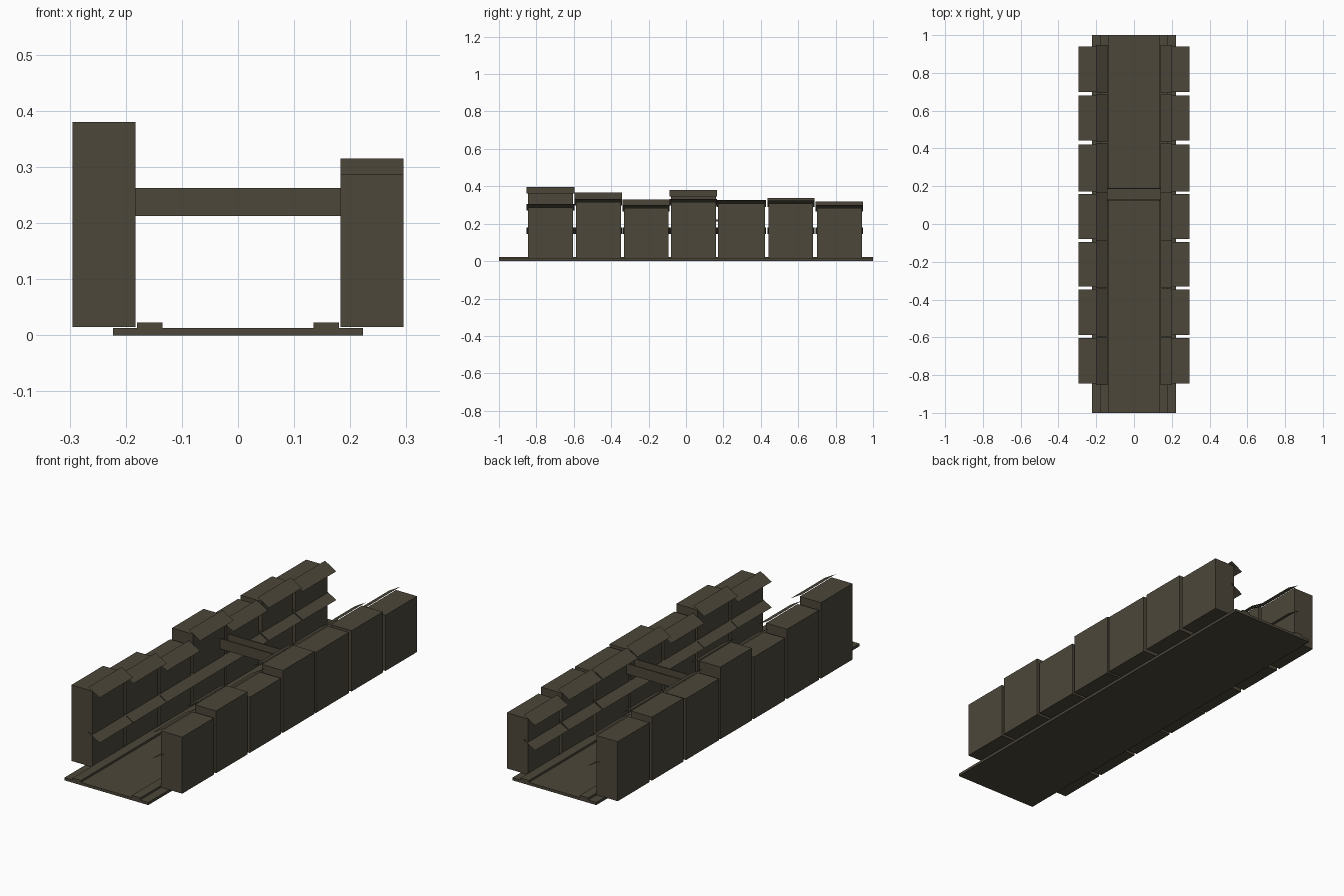
import bpy
from math import atan2
from mathutils import Matrix

if "Cube" in bpy.data.objects:
    bpy.data.objects.remove(bpy.data.objects["Cube"], do_unlink=True)

stone = bpy.data.materials.new("dark olive stone")
stone.use_nodes = True
COLOUR = (0.073, 0.063, 0.042, 1)
stone.diffuse_color = COLOUR
bsdf = stone.node_tree.nodes["Principled BSDF"]
bsdf.inputs["Base Color"].default_value = COLOUR
bsdf.inputs["Roughness"].default_value = 0.9


def box(name, x, y, z):
    """Box spanning the (low, high) pairs x, y and z."""
    bpy.ops.mesh.primitive_cube_add(size=1)
    ob = bpy.context.object
    ob.name = name
    spans = (x, y, z)
    centre = Matrix.Translation([(a + b) / 2 for a, b in spans])
    size = Matrix.Diagonal([abs(b - a) for a, b in spans] + [1])
    ob.data.transform(centre @ size)
    ob.data.materials.append(stone)


def awning(name, side, y, z):
    """Thin sheet sloping down from the wall towards the street."""
    run, drop = 0.06, 0.035
    bpy.ops.mesh.primitive_plane_add(size=1)
    ob = bpy.context.object
    ob.name = name
    size = Matrix.Diagonal(((run**2 + drop**2) ** 0.5, y[1] - y[0] + 0.014, 1, 1))
    tilt = Matrix.Rotation(-side * atan2(drop, run), 4, "Y")
    ob.data.transform(Matrix.Translation((side * 0.17, sum(y) / 2, z)) @ tilt @ size)
    ob.data.materials.append(stone)


# Street and raised pavements
box("street_base", (-0.223, 0.223), (-1, 1), (0, 0.013))
for side, label in ((1, "left"), (-1, "right")):
    box(label + "_pavement", (side * 0.135, side * 0.18), (-1, 1), (0.013, 0.023))

# Rows of buildings, front to back, each with a middle and a roof awning
plots = [(-0.845, -0.604), (-0.588, -0.348), (-0.332, -0.094), (-0.08, 0.16),
         (0.171, 0.422), (0.442, 0.68), (0.7, 0.94)]
heights = {"left": [0.287, 0.315, 0.283, 0.315, 0.307, 0.307, 0.283],
           "right": [0.38, 0.35, 0.313, 0.362, 0.31, 0.32, 0.301]}
for side, label in ((1, "left"), (-1, "right")):
    for i, (y, top) in enumerate(zip(plots, heights[label]), 1):
        box(f"{label}_building_{i}", (side * 0.183, side * 0.295), y, (0.015, top))
        awning(f"{label}_middle_awning_{i}", side, y, 0.163)
        awning(f"{label}_roof_awning_{i}", side, y, top)

# Footbridge with a parapet on each edge
box("bridge_deck", (-0.183, 0.183), (0.125, 0.19), (0.213, 0.223))
box("bridge_front_parapet", (-0.183, 0.183), (0.125, 0.131), (0.223, 0.263))
box("bridge_back_parapet", (-0.183, 0.183), (0.184, 0.19), (0.223, 0.263))
